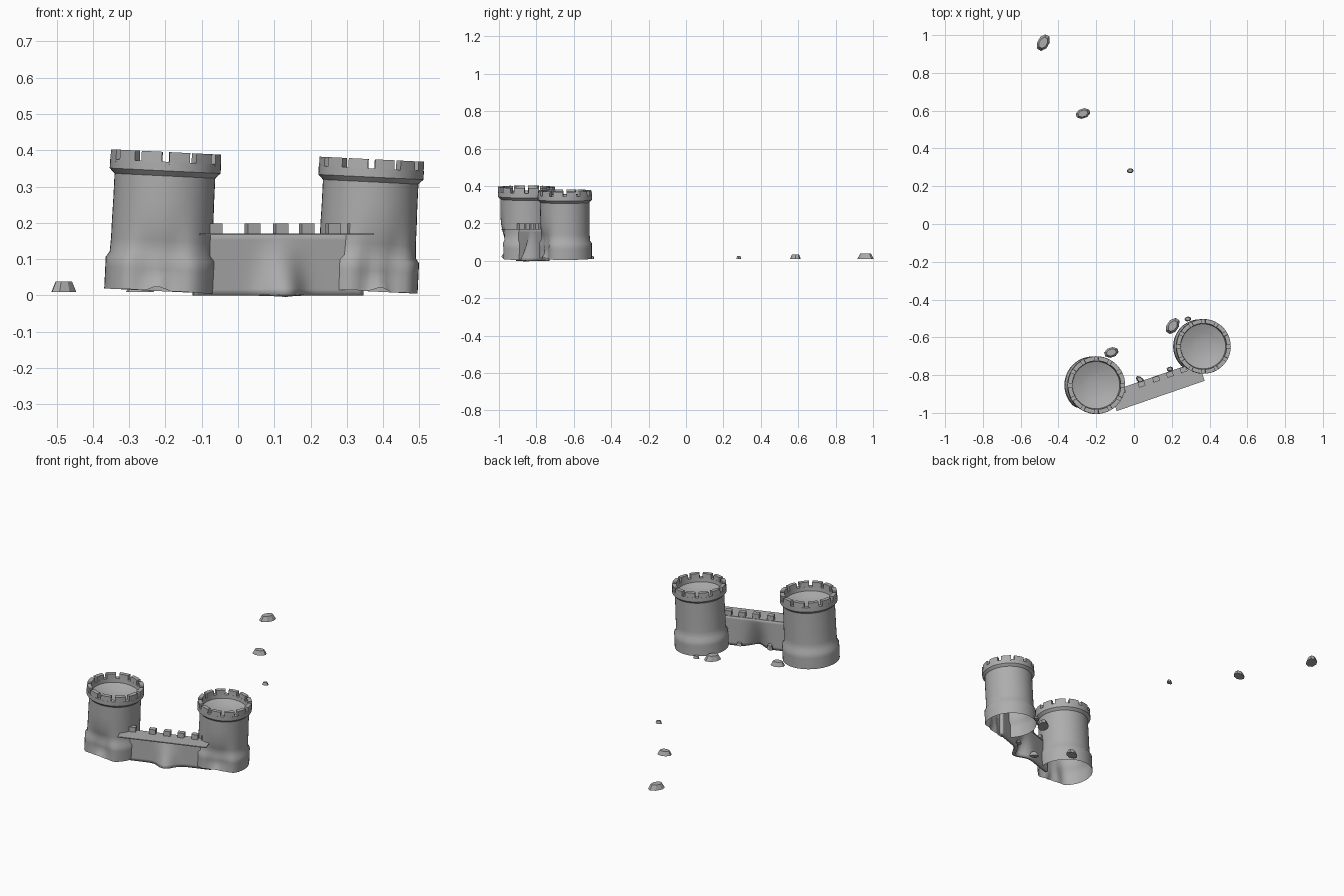
import bpy, bmesh, math
from mathutils import Matrix, Vector

cube = bpy.data.objects.get("Cube")
if cube:
    bpy.data.objects.remove(cube)

stone = bpy.data.materials.new("grey stone")
stone.use_nodes = True
colour = (0.42, 0.42, 0.42, 1)
stone.diffuse_color = colour
stone.node_tree.nodes["Principled BSDF"].inputs["Base Color"].default_value = colour


def finish(name, bm, matrix, smooth=True):
    """Turn a bmesh into a placed stone object."""
    bmesh.ops.recalc_face_normals(bm, faces=bm.faces)
    mesh = bpy.data.meshes.new(name)
    bm.to_mesh(mesh)
    bm.free()
    mesh.materials.append(stone)
    ob = bpy.data.objects.new(name, mesh)
    bpy.context.scene.collection.objects.link(ob)
    ob.matrix_world = matrix
    if smooth:
        bpy.ops.object.select_all(action="DESELECT")
        ob.select_set(True)
        bpy.context.view_layer.objects.active = ob
        bpy.ops.object.shade_smooth_by_angle(angle=math.radians(40))
    return ob


def add_box(bm, size, centre):
    m = Matrix.Translation(centre) @ Matrix.Diagonal((*size, 1))
    bmesh.ops.create_cube(bm, size=1, matrix=m)


def polar(r, a, z):
    return Vector((r * math.cos(a), r * math.sin(a), z))


# Towers: a lathed shell with a battered front foot, crown and sunken floor
PROFILE = [(0.152, 0.0), (0.152, 0.03), (0.152, 0.06), (0.152, 0.088),
           (0.142, 0.102), (0.14, 0.14), (0.14, 0.19), (0.139, 0.25),
           (0.139, 0.318), (0.153, 0.332), (0.153, 0.357), (0.127, 0.357),
           (0.125, 0.335), (0.08, 0.318), (0.04, 0.31)]
SEGMENTS = 48
MERLONS = 12


def tower(side, x, y, scale, dent_angle):
    lean = Matrix.Rotation(math.radians(2.8), 4, "Y")
    place = Matrix.Translation((x, y, 0.012)) @ lean @ Matrix.Scale(scale, 4)

    bm = bmesh.new()
    rings = []
    for row, (r, z) in enumerate(PROFILE):
        ring = []
        for i in range(SEGMENTS):
            a = math.tau * i / SEGMENTS
            off = math.remainder(a - dent_angle, math.tau)
            dent = math.exp(-(off / 0.5) ** 4)
            radius, height = r, z
            if row < 9:
                # shallow crater, deepest just above the foot
                radius -= dent * (0.04 * math.exp(-((z - 0.05) / 0.09) ** 2))
                radius += 0.012 * dent * math.cos(6 * off) * math.exp(-z / 0.06)
            if row == 0:
                height += 0.012 * dent * (1 + math.cos(9 * off)) / 2
            ring.append(bm.verts.new(polar(radius, a, height)))
        rings.append(ring)
    for low, high in zip(rings, rings[1:]):
        for i in range(SEGMENTS):
            j = (i + 1) % SEGMENTS
            bm.faces.new((low[i], low[j], high[j], high[i]))
    bm.faces.new(rings[-1])
    finish(side + "_tower", bm, place)

    # Crown merlons as short curved blocks
    bm = bmesh.new()
    step = math.tau / MERLONS
    for k in range(MERLONS):
        sections = []
        for t in (-0.37, 0, 0.37):
            a = (k + 0.5 + t) * step
            sections.append([bm.verts.new(polar(r, a, z)) for r, z in
                             ((0.127, 0.35), (0.153, 0.35), (0.152, 0.384), (0.129, 0.384))])
        for s, e in zip(sections, sections[1:]):
            for i in range(4):
                j = (i + 1) % 4
                bm.faces.new((s[i], s[j], e[j], e[i]))
        bm.faces.new(sections[0])
        bm.faces.new(sections[-1][::-1])
    finish(side + "_tower_merlons", bm, place)


tower("right", -0.217, -0.853, 1.0, math.radians(-92))
tower("left", 0.351, -0.648, 0.948, math.radians(-70))

# Curtain wall: a thin sheet pushed outward at the foot of its middle
LENGTH, HEIGHT = 0.492, 0.17
wall_place = Matrix.Translation((-0.126, -0.888, 0)) @ Matrix.Rotation(math.radians(19), 4, "Z")
bm = bmesh.new()
cols, rows = 40, 10
grid = []
for i in range(cols + 1):
    u = LENGTH * i / cols
    column = []
    for j in range(rows + 1):
        z = HEIGHT * j / rows
        push = math.exp(-((u - 0.25) / 0.05) ** 2) * (1 - j / rows) ** 1.3
        column.append(bm.verts.new((u, -0.012 - 0.06 * push, z)))
    grid.append(column)
for a, b in zip(grid, grid[1:]):
    for j in range(rows):
        bm.faces.new((a[j], b[j], b[j + 1], a[j + 1]))
wall = finish("curtain_wall", bm, wall_place)
thick = wall.modifiers.new("thickness", "SOLIDIFY")
thick.thickness = 0.02
thick.offset = 0

# Walkway slab overhanging the front of the wall
bm = bmesh.new()
add_box(bm, (LENGTH, 0.108, 0.005), (LENGTH / 2, -0.054, HEIGHT - 0.001))
finish("walkway", bm, wall_place, False)

# Wall merlons along the rear edge of the walkway
bm = bmesh.new()
for u in (0.06, 0.17, 0.252, 0.328, 0.405, 0.462):
    add_box(bm, (0.036, 0.028, 0.03), (u, -0.016, HEIGHT + 0.014))
finish("wall_merlons", bm, wall_place, False)

# Fallen rocks: x, y, length, width, height, turn in degrees
ROCKS = [(-0.48, 0.96, 0.088, 0.058, 0.028, 60),
         (-0.27, 0.585, 0.074, 0.05, 0.024, 18),
         (-0.02, 0.282, 0.033, 0.024, 0.015, 10),
         (0.205, -0.54, 0.088, 0.058, 0.028, 55),
         (0.285, -0.503, 0.033, 0.024, 0.015, 5),
         (-0.12, -0.68, 0.074, 0.05, 0.024, 18),
         (0.032, -0.825, 0.05, 0.028, 0.024, -40),
         (0.19, -0.768, 0.033, 0.024, 0.015, 10)]
for n, (x, y, length, width, height, turn) in enumerate(ROCKS):
    bm = bmesh.new()
    bmesh.ops.create_cone(bm, cap_ends=True, segments=8, radius1=0.54, radius2=0.36, depth=1,
                          matrix=Matrix.Rotation(math.pi / 8, 4, "Z"))
    place = (Matrix.Translation((x, y, 0.01 + height / 2))
             @ Matrix.Rotation(math.radians(turn), 4, "Z")
             @ Matrix.Diagonal((length, width, height, 1)))
    finish("fallen_rock_%d" % (n + 1), bm, place, False)
